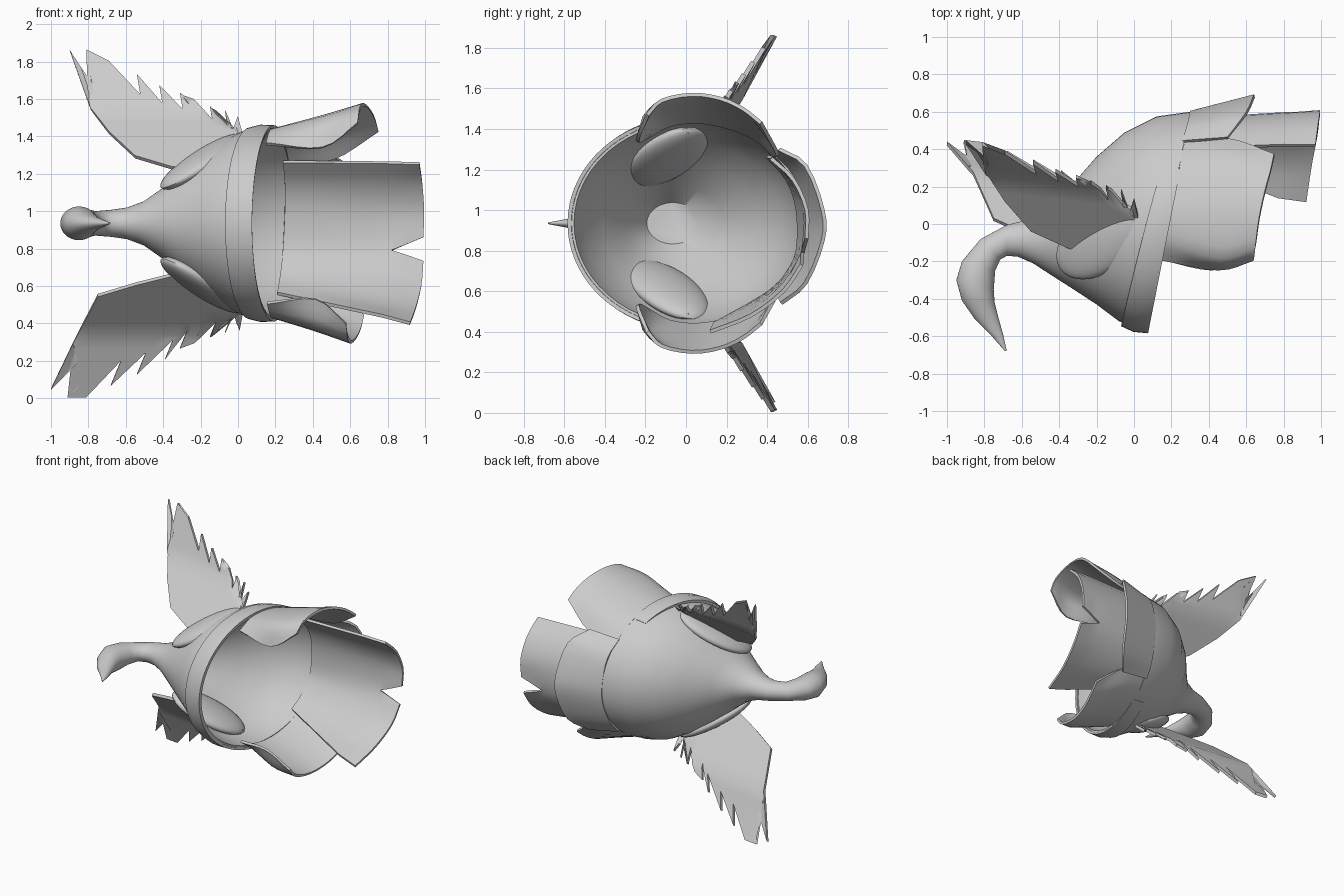
import bpy, bmesh, math
from mathutils import Vector

if "Cube" in bpy.data.objects:
    bpy.data.objects.remove(bpy.data.objects["Cube"])

ZC = 0.935          # height of the mirror plane
SEG = 56

metal = bpy.data.materials.new("grey metal")
metal.diffuse_color = (0.6, 0.6, 0.6, 1)
metal.use_nodes = True
metal.node_tree.nodes["Principled BSDF"].inputs["Base Color"].default_value = metal.diffuse_color


def finish(name, bm, thick=0, angle=40):
    bmesh.ops.recalc_face_normals(bm, faces=bm.faces)
    me = bpy.data.meshes.new(name)
    bm.to_mesh(me)
    bm.free()
    ob = bpy.data.objects.new(name, me)
    bpy.context.collection.objects.link(ob)
    me.materials.append(metal)
    bpy.ops.object.select_all(action='DESELECT')
    ob.select_set(True)
    bpy.context.view_layer.objects.active = ob
    if thick:
        m = ob.modifiers.new("thickness", 'SOLIDIFY')
        m.thickness, m.offset = thick, 0
        bpy.ops.object.modifier_apply(modifier=m.name)
    bpy.ops.object.shade_smooth_by_angle(angle=math.radians(angle))
    return ob


def grid(bm, rows, closed=False):
    vr = [[bm.verts.new(p) for p in r] for r in rows]
    n = len(rows[0])
    for a, b in zip(vr, vr[1:]):
        for i in range(n if closed else n - 1):
            j = (i + 1) % n
            bm.faces.new((a[i], a[j], b[j], b[i]))
    return vr


def sec_point(s, t, off=0.0):
    """Point on an elliptical section (upper x,y, lower x,y, half height)."""
    ux, uy, lx, ly, hz = s
    c = Vector(((ux + lx) / 2, (uy + ly) / 2, ZC))
    h = Vector(((ux - lx) / 2, (uy - ly) / 2, 0))
    r = h.length
    return c + h * (math.cos(t) * (r + off) / r) + Vector((0, 0, math.sin(t) * (hz + off)))


# bowl flowing into the bird neck, head and beak
S = [(.30, .60, .07, -.57, .515), (.12, .575, -.08, -.52, .49), (-.05, .49, -.20, -.43, .41),
     (-.20, .36, -.33, -.345, .305), (-.34, .20, -.44, -.275, .195), (-.45, .08, -.54, -.21, .12),
     (-.56, .025, -.62, -.175, .085), (-.68, -.005, -.68, -.17, .072), (-.82, -.08, -.715, -.19, .065),
     (-.92, -.20, -.742, -.25, .08), (-.95, -.30, -.75, -.35, .09), (-.92, -.41, -.745, -.42, .072),
     (-.85, -.51, -.725, -.50, .04), (-.76, -.60, -.70, -.59, .02), (-.69, -.68, -.68, -.68, .004)]
ANG = [2 * math.pi * i / SEG for i in range(SEG)]
rows = [[sec_point(s, t, -.018) for t in ANG] for s in S[5::-1]]     # hollow inside
rows += [[sec_point(s, t) for t in ANG] for s in S]                  # outside
bm = bmesh.new()
vr = grid(bm, rows, True)
bm.faces.new(vr[0])
bm.faces.new(vr[-1])
finish("helmet_bowl_with_bird_neck", bm)

# raised brow band around the front of the rim, fading at its ends
bm = bmesh.new()
rows = []
for i in range(49):
    f = i / 24 - 1
    t = math.pi + f * math.radians(118)
    w = 0.9 - 0.35 * f * f
    o = 1 - 0.9 * f ** 4

    def rim(k, off):
        return sec_point(S[0], t, off).lerp(sec_point(S[1], t, off), k)
    rows.append([rim(-.03, -.006), rim(-.05, .012 * o), rim(w * .5, .03 * o), rim(w, .022 * o), rim(w, -.006)])
vr = grid(bm, rows, True)
bm.faces.new(vr[0])
bm.faces.new(vr[-1])
finish("brow_band", bm)


def refine(pts, n):
    """Smooth curve through the control points, n steps per span."""
    P = [2 * pts[0] - pts[1]] + pts + [2 * pts[-1] - pts[-2]]
    out = []
    for a, b, c, d in zip(P, P[1:], P[2:], P[3:]):
        for k in range(n):
            u = k / n
            out.append(0.5 * (2 * b + (c - a) * u + (2 * a - 5 * b + 4 * c - d) * u * u
                              + (3 * b - a - 3 * c + d) * u ** 3))
    return out + [pts[-1]]


def plate(name, patches, tf=lambda p: p):
    """Bent armour plate: patches of control rows from rim to tip."""
    bm = bmesh.new()
    for rows in patches:
        rows = [refine([Vector(tf(p)) for p in r], 3) for r in rows]
        grid(bm, [refine(list(c), 4) for c in zip(*rows)])
    bmesh.ops.remove_doubles(bm, verts=bm.verts, dist=0.012)
    finish(name, bm, 0.018)


# two cheek guards, the lower one a shorter mirror image
cheek = [[(.15, -.19, 1.36), (.17, -.08, 1.42), (.20, .06, 1.435), (.23, .20, 1.41), (.25, .33, 1.36), (.27, .43, 1.27)],
         [(.45, -.24, 1.34), (.46, -.18, 1.48), (.47, .03, 1.51), (.49, .20, 1.48), (.50, .36, 1.40), (.51, .45, 1.28)],
         [(.64, -.19, 1.47), (.65, -.12, 1.54), (.67, .03, 1.57), (.70, .17, 1.55), (.73, .28, 1.50), (.75, .37, 1.43)]]
plate("upper_cheek_guard", [cheek])
plate("lower_cheek_guard", [cheek], lambda p: (.2 + (p[0] - .2) * .86, p[1], 2 * ZC - p[2]))

# neck guard: outer tier
plate("neck_guard_outer", [[
    [(.26, .44, 1.28), (.29, .54, 1.17), (.30, .59, 1.0), (.30, .59, .85), (.28, .53, .68), (.26, .45, .58)],
    [(.50, .46, 1.30), (.60, .59, 1.22), (.64, .675, 1.0), (.64, .675, .85), (.60, .59, .64), (.50, .47, .54)]]])
# neck guard: long inner tier, its end split by a notch
mid = [(.80, .42, 1.26), (.82, .52, 1.15), (.83, .585, 1.0), (.82, .575, .79), (.81, .48, .63), (.79, .32, .50), (.77, .14, .44)]
plate("neck_guard_long", [
    [[(.24, .40, 1.265), (.25, .50, 1.15), (.25, .55, 1.0), (.24, .55, .80), (.23, .50, .69), (.22, .44, .62), (.21, .36, .56)], mid],
    [mid[:4], [(.97, .42, 1.255), (.985, .53, 1.15), (.995, .595, 1.0), (.99, .595, .86)]],
    [mid[3:], [(.99, .57, .73), (.98, .48, .60), (.95, .32, .48), (.92, .12, .40)]]])


def wing(name, tips, edge, notch, up):
    """Feathered wing outline (x, z), cut into strips and bent."""
    pts = list(edge)
    for i, (x, z) in enumerate(tips):
        if i:
            s = i ** -0.45
            pts.append((min(x + notch[0] * s, -.025), z + notch[1] * s))
        pts.append((x, z))
    bm = bmesh.new()
    bm.faces.new([bm.verts.new((x, 0, z if up else 2 * ZC - z)) for x, z in pts])
    bmesh.ops.triangulate(bm, faces=bm.faces)
    for h in (1.3, 1.38, 1.46, 1.53, 1.6):
        bmesh.ops.bisect_plane(bm, geom=bm.verts[:] + bm.edges[:] + bm.faces[:],
                               plane_co=(0, 0, h), plane_no=(0, 0, 1), dist=1e-5)
    for v in bm.verts:
        x, z = v.co.x, v.co.z
        y = -.603 - .12 * x + .502 * z - .6 * max(0, 1.53 - z)
        v.co = (x, y, z if up else 2 * ZC - z)
    finish(name, bm, 0.022, 30)


wing("upper_wing",
     [(-.90, 1.86), (-.81, 1.86), (-.69, 1.80), (-.54, 1.73), (-.42, 1.67), (-.31, 1.63),
      (-.23, 1.59), (-.15, 1.56), (-.07, 1.54), (.0, 1.50)],
     [(.03, 1.39), (-.15, 1.22), (-.35, 1.23), (-.55, 1.29), (-.69, 1.42), (-.79, 1.55)], (.03, -.18), True)
wing("lower_wing",
     [(-1.0, .05), (-.91, .01), (-.81, .01), (-.68, .07), (-.54, .13), (-.39, .21), (-.31, .27),
      (-.23, .30), (-.15, .33), (-.07, .35), (.01, .37)],
     [(.03, .48), (-.15, .65), (-.35, .66), (-.55, .61), (-.75, .55), (-.88, .30)], (.09, .22), False)

# leaf-shaped wing roots set into the bowl
for name, sgn in (("upper_wing_root", 1), ("lower_wing_root", -1)):
    bm = bmesh.new()
    bmesh.ops.create_uvsphere(bm, u_segments=32, v_segments=16, radius=1)
    ax = Vector((.41, .30, .28)).normalized()
    nz = Vector((-.5, -.2, .85))
    nz = (nz - ax * nz.dot(ax)).normalized()
    ay = nz.cross(ax)
    for v in bm.verts:
        p = Vector((-.19, -.09, 1.265)) + ax * (v.co.x * .29) + ay * (v.co.y * .17) + nz * (v.co.z * .06)
        v.co = (p.x, p.y, ZC + sgn * (p.z - ZC))
    finish(name, bm)
